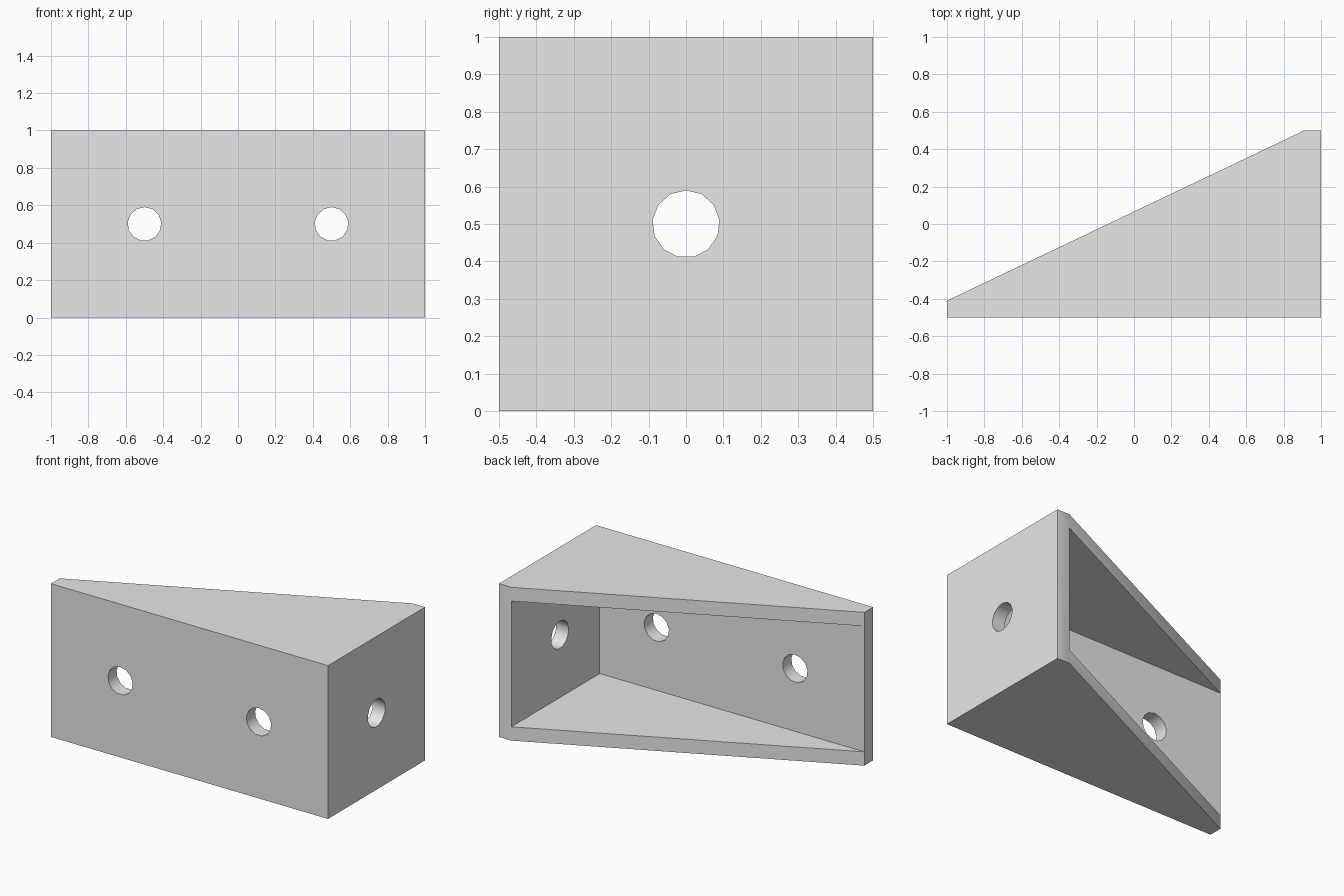
import bpy, bmesh
from math import radians

if "Cube" in bpy.data.objects:
    bpy.data.objects.remove(bpy.data.objects["Cube"], do_unlink=True)

WALL = 0.09          # thickness of every plate
HOLE_RADIUS = 0.09

grey = bpy.data.materials.new("light grey")
grey.use_nodes = True
grey.diffuse_color = (0.8, 0.8, 0.8, 1)
grey.node_tree.nodes["Principled BSDF"].inputs["Base Color"].default_value = (0.8, 0.8, 0.8, 1)


def prism(name, outline, bottom, top):
    """Extrude an outline in x, y from bottom to top."""
    bm = bmesh.new()
    face = bm.faces.new([bm.verts.new((x, y, bottom)) for x, y in outline])
    grown = bmesh.ops.extrude_face_region(bm, geom=[face])["geom"]
    for v in grown:
        if isinstance(v, bmesh.types.BMVert):
            v.co.z = top
    bmesh.ops.recalc_face_normals(bm, faces=bm.faces)
    mesh = bpy.data.meshes.new(name)
    bm.to_mesh(mesh)
    bm.free()
    mesh.materials.append(grey)
    obj = bpy.data.objects.new(name, mesh)
    bpy.context.collection.objects.link(obj)
    return obj


def hole_cutter(location, turn):
    """Thirteen-sided drill with a corner pointing up."""
    bpy.ops.mesh.primitive_cylinder_add(vertices=13, radius=HOLE_RADIUS, depth=0.4,
                                        location=location,
                                        rotation=(radians(90), 0, radians(turn)))
    drill = bpy.context.object
    drill.name = "hole_cutter"
    drill.data.materials.append(grey)
    return drill


def cut(body, cutter):
    cutter.hide_render = True
    mod = body.modifiers.new("cut", 'BOOLEAN')
    mod.operation = 'DIFFERENCE'
    mod.solver = 'EXACT'
    mod.object = cutter
    bpy.context.view_layer.objects.active = body
    bpy.ops.object.modifier_apply(modifier=mod.name)
    bpy.data.objects.remove(cutter, do_unlink=True)


# Wedge-shaped body with blunt tips
inner_y, inner_x = -0.5 + WALL, 1 - WALL
bracket = prism("corner_bracket",
                [(-1, -0.5), (1, -0.5), (1, 0.5), (inner_x, 0.5), (-1, inner_y)], 0, 1)

# Hollow that opens through the sloping back
cut(bracket, prism("hollow_cutter",
                   [(-1.3, inner_y), (inner_x, inner_y), (inner_x, 0.8), (-1.3, 0.8)],
                   WALL, 1 - WALL))

# Screw holes: two in the front plate, one in the side plate
for x in (-0.5, 0.5):
    cut(bracket, hole_cutter((x, -0.5, 0.5), 0))
cut(bracket, hole_cutter((1, 0, 0.5), 90))

# Smooth hole walls with crisp plate edges
bpy.ops.object.select_all(action='DESELECT')
bracket.select_set(True)
bpy.context.view_layer.objects.active = bracket
bpy.ops.object.shade_smooth_by_angle(angle=radians(30))
